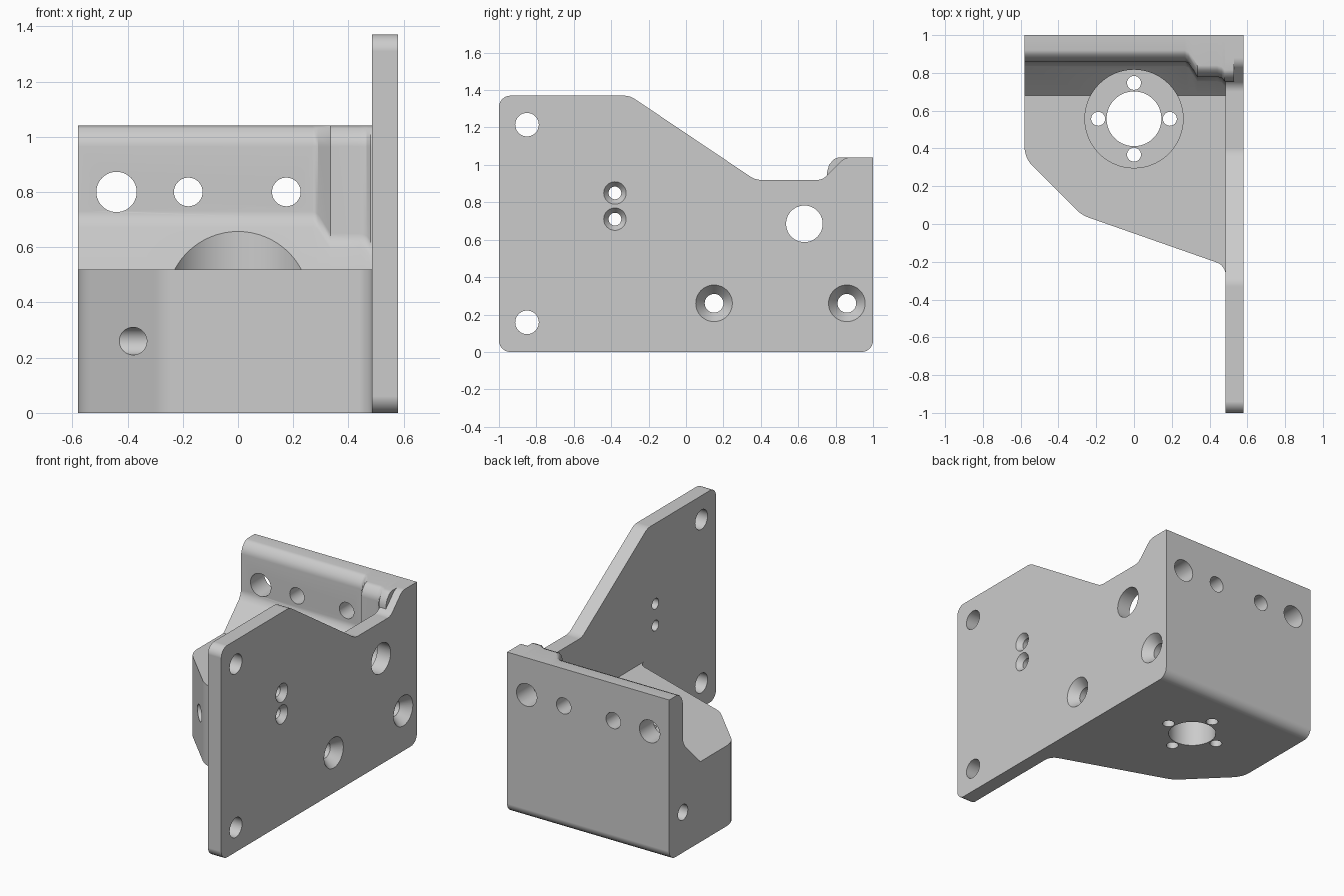
import bpy, bmesh, math
from mathutils import Vector

cube = bpy.data.objects.get("Cube")
if cube:
    bpy.data.objects.remove(cube, do_unlink=True)

grey = bpy.data.materials.new("plain grey")
grey.use_nodes = True
colour = (0.6, 0.6, 0.6, 1)
grey.diffuse_color = colour
grey.node_tree.nodes["Principled BSDF"].inputs["Base Color"].default_value = colour


def loft(name, rings):
    """Closed solid through rings with equal point counts."""
    bm = bmesh.new()
    loops = [[bm.verts.new(p) for p in ring] for ring in rings]
    n = len(loops[0])
    for a, b in zip(loops, loops[1:]):
        for i in range(n):
            j = (i + 1) % n
            bm.faces.new((a[i], a[j], b[j], b[i]))
    bm.faces.new(loops[0])
    bm.faces.new(loops[-1])
    bmesh.ops.recalc_face_normals(bm, faces=bm.faces)
    mesh = bpy.data.meshes.new(name)
    bm.to_mesh(mesh)
    bm.free()
    mesh.materials.append(grey)
    obj = bpy.data.objects.new(name, mesh)
    bpy.context.collection.objects.link(obj)
    return obj


def rounded(corners, steps=6):
    """Outline from (u, v, radius) corners with filleted points."""
    out = []
    for i, (u, v, r) in enumerate(corners):
        p = Vector((u, v))
        if r == 0:
            out.append(p)
            continue
        a = (Vector(corners[i - 1][:2]) - p).normalized()
        b = (Vector(corners[(i + 1) % len(corners)][:2]) - p).normalized()
        half = a.angle(b) / 2
        centre = p + (a + b).normalized() * (r / math.sin(half))
        start = p + a * (r / math.tan(half)) - centre
        end = p + b * (r / math.tan(half)) - centre
        for k in range(steps + 1):
            out.append(centre + start.lerp(end, k / steps).normalized() * r)
    return out


def combine(target, tool, operation):
    mod = target.modifiers.new("combine", "BOOLEAN")
    mod.operation = operation
    mod.solver = "EXACT"
    mod.object = tool
    bpy.context.view_layer.objects.active = target
    bpy.ops.object.modifier_apply(modifier=mod.name)
    bpy.data.objects.remove(tool, do_unlink=True)


def drill(target, axis, u, v, profile, sides=40):
    """Cut a turned hole; profile is (position along axis, radius)."""
    rings = []
    for d, r in profile:
        ring = []
        for k in range(sides):
            t = 2 * math.pi * k / sides
            a, b = u + r * math.cos(t), v + r * math.sin(t)
            ring.append({"x": (d, a, b), "y": (a, d, b), "z": (a, b, d)}[axis])
        rings.append(ring)
    combine(target, loft("hole_cutter", rings), "DIFFERENCE")


# Side plate
outline = rounded([(-1, 0, 0.06), (1, 0, 0.06), (1, 1.04, 0), (0.85, 1.04, 0.07),
                   (0.73, 0.92, 0.07), (0.37, 0.92, 0.1), (-0.3, 1.37, 0.1), (-1, 1.37, 0.06)])
bracket = loft("mounting_bracket", [[(x, p.x, p.y) for p in outline] for x in (0.485, 0.58)])

# Base block, flowing into the plate
outline = rounded([(-0.58, 0.8, 0), (-0.58, 0.35, 0.15), (-0.277, 0.047, 0.18),
                   (0.485, -0.22, 0.07), (0.485, -0.4, 0), (0.53, -0.4, 0), (0.53, 0.8, 0)])
block = loft("base_block", [[(p.x, p.y, z) for p in outline] for z in (0, 0.52)])


# Back wall with a thicker boss beside the plate
def wall_section(x, f):
    foot = rounded([(0.7, 0, 0), (1, 0, 0.06), (1, 1.04, 0)])
    front = [(f + 0.06, 1.04), (f + 0.035, 1.03), (f + 0.01, 1.0), (f, 0.965),
             (f, f - 0.13), (f - 0.008, f - 0.157), (f - 0.025, f - 0.185),
             (0.68, 0.52), (0.68, 0.3), (0.7, 0.3)]
    return [(x, p[0], p[1]) for p in foot + front]


wall = loft("back_wall", [wall_section(x, f) for x, f in (
    (-0.58, 0.86), (0.27, 0.86), (0.29, 0.85), (0.335, 0.78), (0.44, 0.78),
    (0.465, 0.773), (0.48, 0.755), (0.53, 0.755))])

combine(block, wall, "UNION")
combine(bracket, block, "UNION")

# Round seat with central bore and four screw holes
drill(bracket, "z", 0, 0.557, [(-0.1, 0.145), (0.47, 0.145), (0.47, 0.26), (1.3, 0.26)], 64)
for k in range(4):
    t = k * math.pi / 2
    drill(bracket, "z", 0.19 * math.cos(t), 0.557 + 0.19 * math.sin(t),
          [(-0.1, 0.037), (0.6, 0.037)], 24)

# Back wall holes
for x, r, start in ((-0.44, 0.073, 0.6), (-0.18, 0.052, 0.6),
                    (0.175, 0.052, 0.6), (0.44, 0.073, 0.84)):
    drill(bracket, "y", x, 0.8, [(start, r), (1.1, r)])

# Plain holes in the plate
for y, z, r in ((-0.85, 1.215, 0.063), (-0.85, 0.158, 0.063), (0.633, 0.685, 0.098)):
    drill(bracket, "x", y, z, [(0.4, r), (0.7, r)])

# Small countersunk holes in the plate
for z in (0.85, 0.71):
    drill(bracket, "x", -0.38, z, [(0.4, 0.034), (0.545, 0.034), (0.58, 0.06), (0.7, 0.06)])

# Long countersunk screw holes running through the block
for y in (0.15, 0.86):
    drill(bracket, "x", y, 0.26, [(-0.7, 0.05), (0.52, 0.05), (0.58, 0.098), (0.7, 0.098)])

# Smooth curves, crisp edges
bpy.ops.object.select_all(action="DESELECT")
bracket.select_set(True)
bpy.context.view_layer.objects.active = bracket
bpy.ops.object.shade_smooth_by_angle(angle=math.radians(30))
weighted = bracket.modifiers.new("even_shading", "WEIGHTED_NORMAL")
weighted.keep_sharp = True
